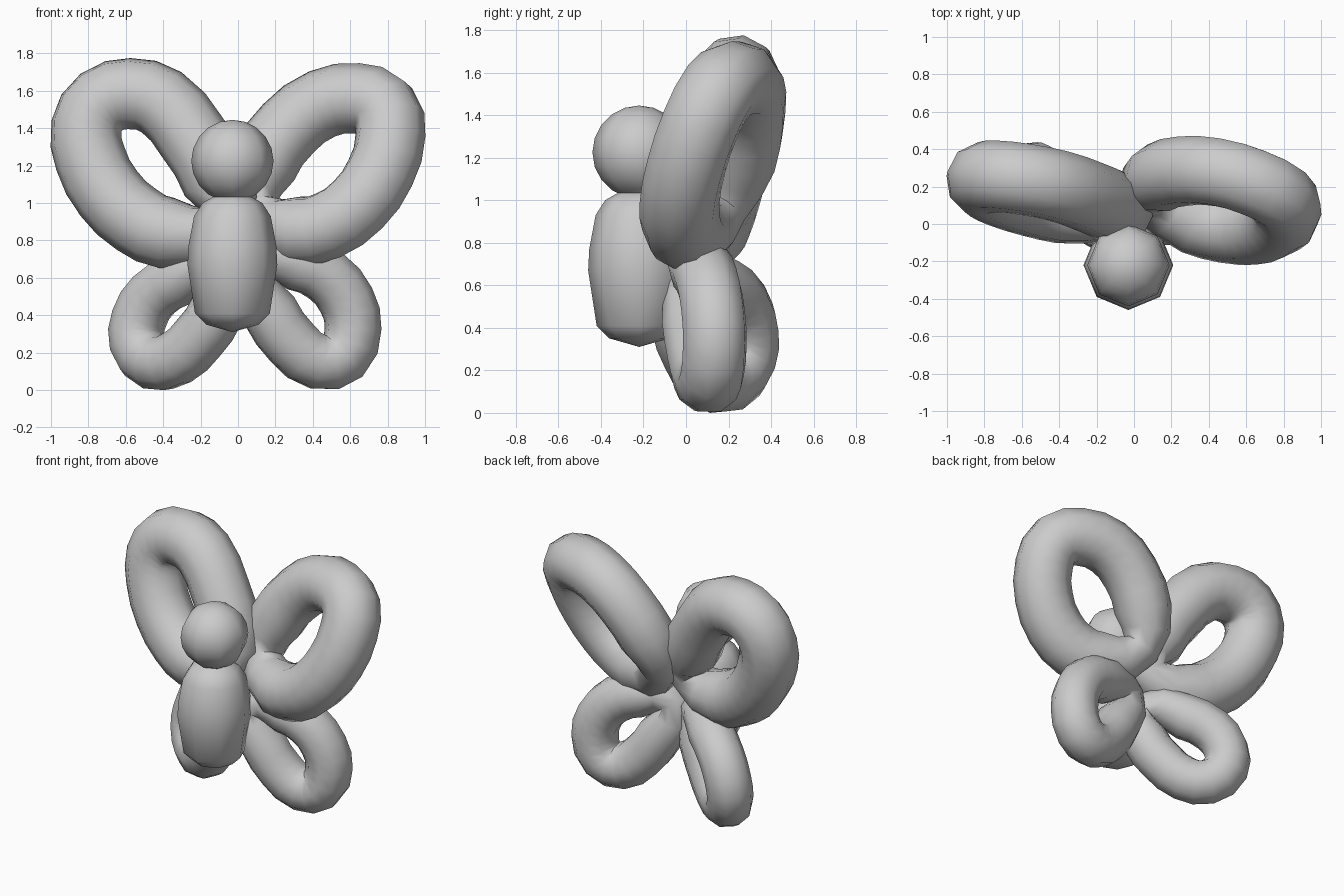
import bpy
import bmesh
from math import tau

cube = bpy.data.objects.get("Cube")
if cube:
    bpy.data.objects.remove(cube)


def smooth(obj, angle=1.2):
    bpy.ops.object.select_all(action="DESELECT")
    obj.select_set(True)
    bpy.context.view_layer.objects.active = obj
    if obj.type == "CURVE":
        bpy.ops.object.convert(target="MESH")
    bpy.ops.object.shade_smooth_by_angle(angle=angle)


def wing(name, tube, plane, path):
    """Closed tube whose (x, z) path lies in the plane y = a + b*x + c*z."""
    a, b, c = plane
    curve = bpy.data.curves.new(name, "CURVE")
    curve.dimensions = "3D"
    curve.fill_mode = "FULL"
    curve.bevel_depth = tube
    curve.bevel_resolution = 3
    curve.resolution_u = 2
    spline = curve.splines.new("BEZIER")
    spline.bezier_points.add(len(path) - 1)
    spline.use_cyclic_u = True
    for i, (p, (x, z)) in enumerate(zip(spline.bezier_points, path)):
        p.co = (x, a + b * x + c * z, z)
        p.handle_left_type = p.handle_right_type = "AUTO"
        # The first point is the pinched root
        p.radius = 0.7 if i == 0 else 1.0
    obj = bpy.data.objects.new(name, curve)
    bpy.context.collection.objects.link(obj)
    smooth(obj)


def lathe(name, profile, location, sides=8):
    """Revolve (radius, z) points about a vertical axis."""
    bm = bmesh.new()
    verts = [bm.verts.new((r, 0, z)) for r, z in profile]
    edges = [bm.edges.new(pair) for pair in zip(verts, verts[1:])]
    bmesh.ops.spin(bm, geom=verts + edges, cent=(0, 0, 0), axis=(0, 0, 1),
                   angle=tau, steps=sides)
    bmesh.ops.remove_doubles(bm, verts=bm.verts[:], dist=0.001)
    bmesh.ops.recalc_face_normals(bm, faces=bm.faces[:])
    mesh = bpy.data.meshes.new(name)
    bm.to_mesh(mesh)
    bm.free()
    obj = bpy.data.objects.new(name, mesh)
    bpy.context.collection.objects.link(obj)
    obj.location = location
    smooth(obj)


# Body capsule
lathe("body", [(0, 0.31), (0.14, 0.35), (0.2, 0.41), (0.24, 0.67), (0.235, 0.77),
               (0.205, 0.93), (0.16, 1.0), (0.09, 1.04), (0, 1.06)],
      (-0.03, -0.22, 0))

# Round head
bpy.ops.mesh.primitive_uv_sphere_add(segments=8, ring_count=10, radius=0.22,
                                     location=(-0.03, -0.22, 1.225))
head = bpy.context.object
head.name = "head"
smooth(head)

# Upper wings
wing("upper_left_wing", 0.188, (-0.235, -0.36, 0.44),
     [(0.08, 0.96), (0.32, 0.85), (0.48, 0.88), (0.64, 0.99), (0.76, 1.16),
      (0.815, 1.36), (0.78, 1.51), (0.64, 1.56), (0.45, 1.53), (0.27, 1.4),
      (0.13, 1.2)])
wing("upper_right_wing", 0.193, (-0.113, -0.155, 0.165),
     [(-0.07, 0.9), (-0.38, 0.84), (-0.54, 0.91), (-0.69, 1.05), (-0.79, 1.24),
      (-0.81, 1.41), (-0.73, 1.54), (-0.58, 1.585), (-0.41, 1.54), (-0.25, 1.36),
      (-0.11, 1.12)])

# Lower wings
wing("lower_left_wing", 0.153, (0, 0.22, 0),
     [(0.07, 0.68), (0.31, 0.68), (0.47, 0.61), (0.58, 0.48), (0.615, 0.33),
      (0.56, 0.18), (0.43, 0.15), (0.29, 0.25), (0.17, 0.42)])
wing("lower_right_wing", 0.15, (-0.165, -0.75, 0.15),
     [(-0.07, 0.65), (-0.3, 0.6), (-0.45, 0.51), (-0.53, 0.38), (-0.54, 0.25),
      (-0.455, 0.15), (-0.33, 0.17), (-0.21, 0.28), (-0.11, 0.43)])
